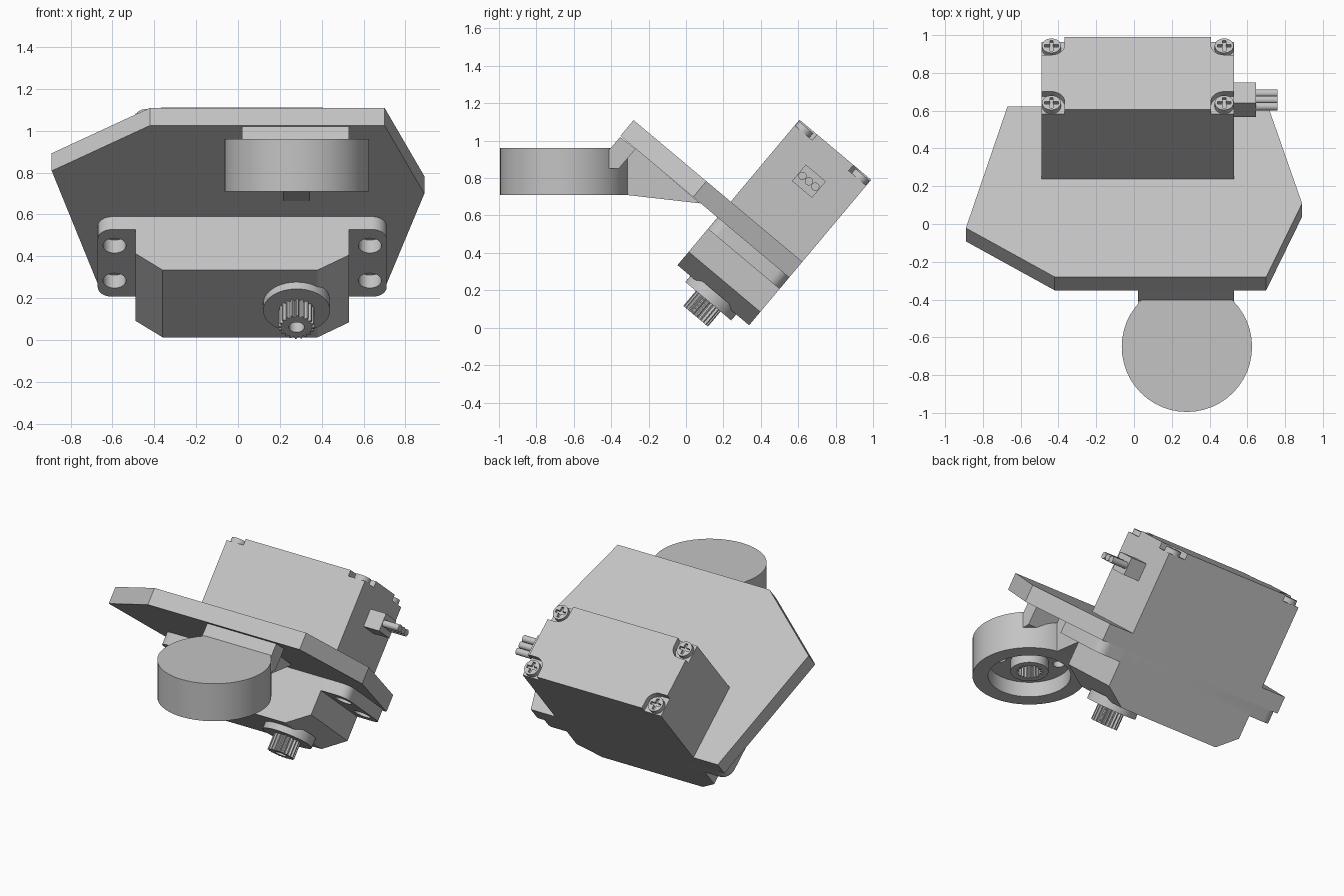
import bpy, bmesh
from math import sin, cos, pi, radians
from mathutils import Matrix

cube = bpy.data.objects.get("Cube")
if cube:
    bpy.data.objects.remove(cube)

grey = bpy.data.materials.new("light_grey")
grey.use_nodes = True
COLOUR = (0.55, 0.55, 0.55, 1)
grey.diffuse_color = COLOUR
grey.node_tree.nodes["Principled BSDF"].inputs["Base Color"].default_value = COLOUR

TILT = Matrix.Rotation(radians(-40), 4, 'X')
UPRIGHT = Matrix.Identity(4)
# how (profile a, profile b, extrusion c) map to x, y, z
PLANES = {"xy": lambda a, b, c: (a, b, c),
          "xz": lambda a, b, c: (a, c, b),
          "yz": lambda a, b, c: (c, a, b)}


def prism(name, pts, lo, hi, plane="xy", frame=TILT):
    """Extrude a closed profile between two levels."""
    bm = bmesh.new()
    put = PLANES[plane]
    low = [bm.verts.new(put(a, b, lo)) for a, b in pts]
    top = [bm.verts.new(put(a, b, hi)) for a, b in pts]
    bm.faces.new(low)
    bm.faces.new(top)
    n = len(pts)
    for i in range(n):
        j = (i + 1) % n
        bm.faces.new((low[i], low[j], top[j], top[i]))
    bmesh.ops.recalc_face_normals(bm, faces=bm.faces)
    me = bpy.data.meshes.new(name)
    bm.to_mesh(me)
    bm.free()
    me.transform(frame)
    me.materials.append(grey)
    ob = bpy.data.objects.new(name, me)
    bpy.context.collection.objects.link(ob)
    return ob


def circle(cx, cy, r, n=40):
    return [(cx + r * cos(2 * pi * i / n), cy + r * sin(2 * pi * i / n)) for i in range(n)]


def spline(cx, cy, r, depth, teeth=20):
    """Toothed outline."""
    n = teeth * 4
    radius = [r, r, r - depth, r - depth]
    return [(cx + radius[i % 4] * cos(2 * pi * i / n),
             cy + radius[i % 4] * sin(2 * pi * i / n)) for i in range(n)]


def rect(x0, x1, y0, y1):
    return [(x0, y0), (x1, y0), (x1, y1), (x0, y1)]


def rounded(x0, x1, y0, y1, r, n=8):
    corners = [(x1 - r, y1 - r), (x0 + r, y1 - r), (x0 + r, y0 + r), (x1 - r, y0 + r)]
    return [(cx + r * cos(pi / 2 * (k + i / n)), cy + r * sin(pi / 2 * (k + i / n)))
            for k, (cx, cy) in enumerate(corners) for i in range(n + 1)]


def cut(ob, *cutters):
    """Subtract the cutters and bake the result."""
    for c in cutters:
        m = ob.modifiers.new("cut", 'BOOLEAN')
        m.operation, m.solver, m.object = 'DIFFERENCE', 'EXACT', c
    bpy.context.view_layer.update()
    deps = bpy.context.evaluated_depsgraph_get()
    me = bpy.data.meshes.new_from_object(ob.evaluated_get(deps))
    ob.modifiers.clear()
    ob.data = me
    for c in cutters:
        bpy.data.objects.remove(c)


# motor case with chamfered lower end
L, R, T = -0.49, 0.53, 0.25
BOTTOM, TOP = 0.227, 1.242
case = prism("motor_case", [(-0.36, BOTTOM), (0.38, BOTTOM), (R, 0.32), (R, TOP),
                            (L, TOP), (L, 0.33)], -T, T, "xz")

# corner pockets and cross-head screws
pockets = []
for sx, cx in ((1, L + 0.053), (-1, R - 0.053)):
    for sy in (1, -1):
        cy = -sy * (T - 0.053)
        arc = [(0.07 * cos(pi / 2 * i / 10), 0.07 * sin(pi / 2 * i / 10)) for i in range(11)]
        arc += [(-0.1, 0.07), (-0.1, -0.1), (0.07, -0.1)]
        pockets.append(prism("pocket_cutter", [(cx + sx * a, cy + sy * b) for a, b in arc],
                             TOP - 0.04, TOP + 0.1))
        screw = prism("case_screw", circle(cx, cy, 0.05, 24), TOP - 0.05, TOP - 0.008)
        a, b = 0.036, 0.009
        cross = [(a, -b), (a, b), (b, b), (b, a), (-b, a), (-b, b),
                 (-a, b), (-a, -b), (-b, -b), (-b, -a), (b, -a), (b, -b)]
        cut(screw, prism("slot_cutter", [(cx + p, cy + q) for p, q in cross],
                         TOP - 0.025, TOP + 0.05))
cut(case, *pockets)

# mounting flange with four holes
flange = prism("mounting_flange", rounded(-0.67, 0.71, -T, T, 0.07), 0.48, 0.56)
cut(flange, *[prism("hole_cutter", circle(x, y, 0.055, 32), 0.4, 0.6)
              for x in (-0.59, 0.63) for y in (-0.13, 0.13)])

# output collar and splined shaft
prism("output_collar", circle(0.28, 0, 0.16, 48), 0.185, BOTTOM + 0.02)
shaft = prism("splined_shaft", spline(0.28, 0, 0.086, 0.014), 0.08, 0.25)
cut(shaft, prism("bore_cutter", circle(0.28, 0, 0.037, 24), 0.0, 0.18))

# cable plug and three wires
prism("cable_plug", rect(-0.07, 0.07, 0.965, 1.08), R - 0.02, 0.645, "yz")
for y in (-0.045, 0, 0.045):
    prism("wire", circle(y, 1.022, 0.022, 20), 0.63, 0.76, "yz")

# sloping mounting plate
prism("mounting_plate", [(-0.67, T), (-0.89, -0.59), (-0.42, -0.928), (0.70, -0.928),
                         (0.89, -0.42), (0.71, T)], 0.56, 0.67)

# neck and gusset joining the plate to the horn cup
prism("neck", [(-0.352, 1.02), (-0.407, 0.955), (-0.43, 0.955), (-0.43, 0.85),
               (-0.36, 0.85), (-0.27, 0.955)], 0.02, 0.53, "yz", UPRIGHT)
prism("gusset", [(-0.36, 0.71), (-0.32, 0.71), (0.075, 0.665), (-0.27, 0.96),
                 (-0.36, 0.88)], 0.215, 0.345, "yz", UPRIGHT)

# horn cup, recessed underneath, with a splined hub and two small holes
CX, CY = 0.28, -0.65
cup = prism("horn_cup", circle(CX, CY, 0.345, 48), 0.71, 0.96, frame=UPRIGHT)
hub = prism("horn_hub", circle(CX, CY, 0.115, 40), 0.74, 0.82, frame=UPRIGHT)


def bore(lo, hi):
    return prism("bore_cutter", spline(CX, CY, 0.078, 0.014), lo, hi, frame=UPRIGHT)


cut(cup, prism("recess_cutter", circle(CX, CY, 0.25, 48), 0.6, 0.81, frame=UPRIGHT))
cut(cup, bore(0.6, 0.88),
    *[prism("hole_cutter", circle(CX + s * 0.155, CY - s * 0.09, 0.035, 20),
            0.6, 0.9, frame=UPRIGHT) for s in (1, -1)])
cut(hub, bore(0.6, 0.9))

# smooth round walls, keep edges sharp
for ob in bpy.context.collection.objects:
    if ob.type == 'MESH' and grey.name in ob.data.materials:
        ob.data.polygons.foreach_set("use_smooth", [True] * len(ob.data.polygons))
        ob.data.set_sharp_from_angle(angle=radians(25))
        ob.data.update()
